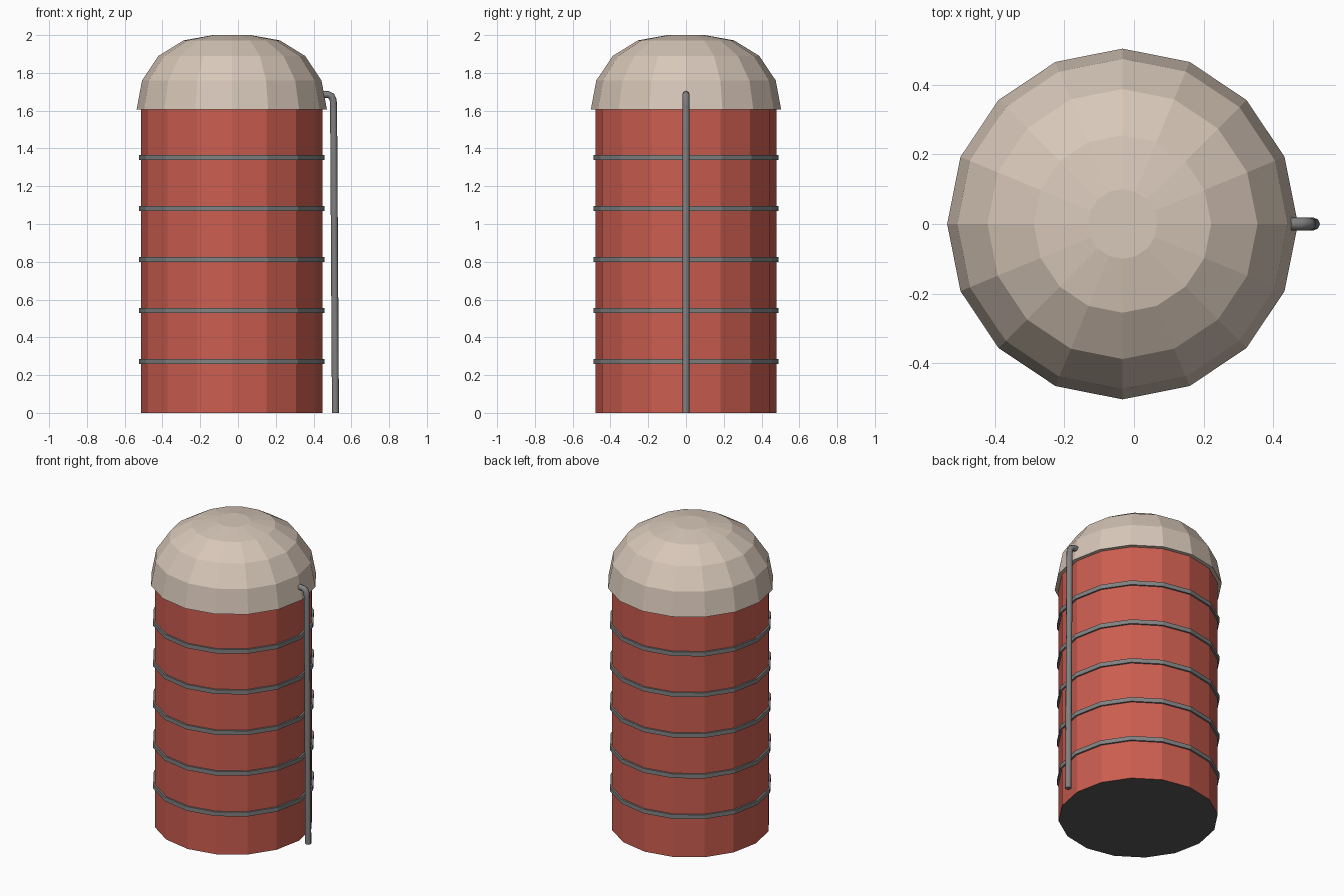
import bpy, bmesh, math

if "Cube" in bpy.data.objects:
    bpy.data.objects.remove(bpy.data.objects["Cube"])

CX = -0.033   # silo axis
SIDES = 16


def material(name, rgb):
    m = bpy.data.materials.new(name)
    m.diffuse_color = (*rgb, 1)
    m.use_nodes = True
    m.node_tree.nodes["Principled BSDF"].inputs["Base Color"].default_value = m.diffuse_color
    return m


def lathe(name, profile, mats, closed=False):
    """Spin (radius, z) points round the silo axis; open profiles get end caps."""
    bm = bmesh.new()
    rings = []
    for r, z in profile:
        rings.append([bm.verts.new((CX + r * math.cos(a), r * math.sin(a), z))
                      for a in (2 * math.pi * i / SIDES for i in range(SIDES))])
    pairs = list(zip(rings, rings[1:]))
    if closed:
        pairs.append((rings[-1], rings[0]))
    for lo, hi in pairs:
        for i in range(SIDES):
            j = (i + 1) % SIDES
            bm.faces.new((lo[i], lo[j], hi[j], hi[i]))
    if not closed:
        bottom = bm.faces.new(rings[0][::-1])
        bottom.material_index = len(mats) - 1
        bm.faces.new(rings[-1])
    bmesh.ops.recalc_face_normals(bm, faces=bm.faces)
    me = bpy.data.meshes.new(name)
    bm.to_mesh(me)
    bm.free()
    for m in mats:
        me.materials.append(m)
    ob = bpy.data.objects.new(name, me)
    bpy.context.collection.objects.link(ob)
    return ob


red = material("red_paint", (0.60, 0.11, 0.08))
beige = material("beige_roof", (0.68, 0.57, 0.48))
metal = material("grey_metal", (0.22, 0.22, 0.22))
dark = material("dark_base", (0.10, 0.10, 0.10))

# Round wall with a dark underside
lathe("silo_wall", [(0.48, 0), (0.48, 1.62)], [red, dark])

# Faceted dome overhanging the wall
lathe("dome_roof", [(0.504, 1.605), (0.475, 1.76), (0.388, 1.89),
                    (0.255, 1.972), (0.10, 2.0)], [beige])

# Metal hoops
for k in range(5):
    z, h = 0.272 + 0.27 * k, 0.014
    lathe(f"hoop_{k + 1}", [(0.47, z - h), (0.491, z - h), (0.491, z + h), (0.47, z + h)],
          [metal], closed=True)

# Filler pipe leaning slightly and bending into the dome
path = [(0.516, 0), (0.506, 1.62), (0.504, 1.655), (0.495, 1.677), (0.477, 1.685), (0.445, 1.686)]
cu = bpy.data.curves.new("filler_pipe", 'CURVE')
cu.dimensions = '3D'
cu.bevel_depth = 0.0185
cu.bevel_resolution = 2
cu.use_fill_caps = True
sp = cu.splines.new('POLY')
sp.points.add(len(path) - 1)
for p, (x, z) in zip(sp.points, path):
    p.co = (x, 0, z, 1)
cu.materials.append(metal)
pipe = bpy.data.objects.new("filler_pipe", cu)
bpy.context.collection.objects.link(pipe)
bpy.context.view_layer.objects.active = pipe
pipe.select_set(True)
bpy.ops.object.convert(target='MESH')
bpy.ops.object.shade_smooth_by_angle(angle=math.radians(50))
